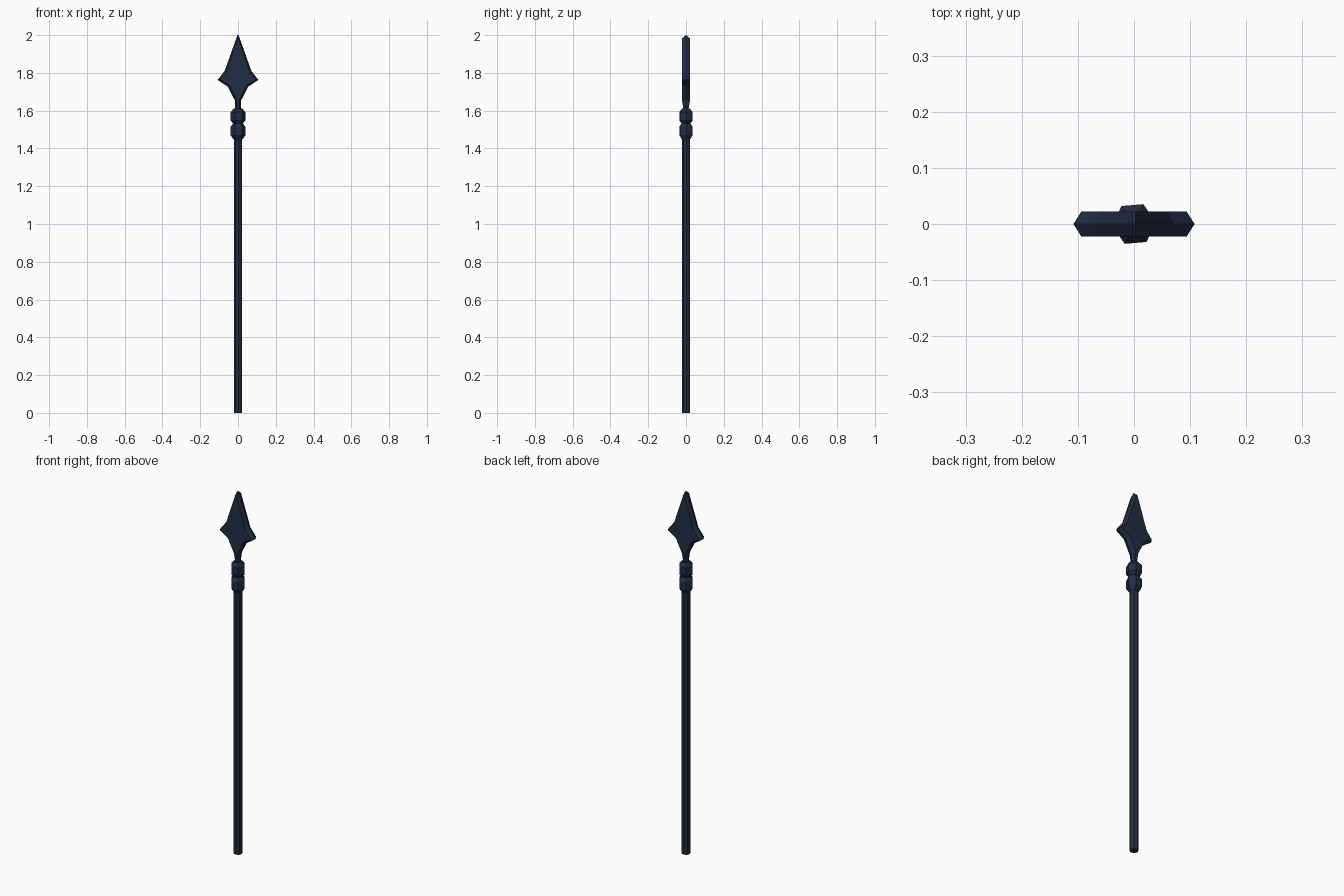
import bpy, bmesh, math

if "Cube" in bpy.data.objects:
    bpy.data.objects.remove(bpy.data.objects["Cube"])

steel = bpy.data.materials.new("dark navy steel")
steel.diffuse_color = (0.016, 0.026, 0.058, 1)
steel.use_nodes = True
steel.node_tree.nodes["Principled BSDF"].inputs["Base Color"].default_value = steel.diffuse_color


def finish(name, bm):
    bmesh.ops.recalc_face_normals(bm, faces=bm.faces[:])
    me = bpy.data.meshes.new(name)
    bm.to_mesh(me)
    bm.free()
    me.materials.append(steel)
    ob = bpy.data.objects.new(name, me)
    bpy.context.collection.objects.link(ob)


def turned(name, profile, sides, turn):
    """Faceted lathe from (radius, z) pairs with capped ends."""
    bm = bmesh.new()
    rings = []
    for r, z in profile:
        angles = [math.radians(turn) + 2 * math.pi * i / sides for i in range(sides)]
        rings.append([bm.verts.new((r * math.cos(a), r * math.sin(a), z)) for a in angles])
    for a, b in zip(rings, rings[1:]):
        for i in range(sides):
            j = (i + 1) % sides
            bm.faces.new((a[i], a[j], b[j], b[i]))
    bm.faces.new(rings[0])
    bm.faces.new(rings[-1])
    finish(name, bm)


# Shaft and the two collars
turned("shaft", [(0.0225, 0), (0.0225, 1.47)], 8, 5)
turned("lower_collar", [(0.024, 1.448), (0.039, 1.47), (0.039, 1.515), (0.024, 1.535)], 6, 5)
turned("upper_collar", [(0.024, 1.53), (0.039, 1.548), (0.039, 1.592), (0.022, 1.612)], 6, 5)

# Spear blade: each row is rim x, rim z, face x, face z, face half thickness
rows = [(0.015, 1.600, 0.007, 1.600, 0.012),
        (0.017, 1.655, 0.009, 1.660, 0.022),
        (0.054, 1.727, 0.046, 1.735, 0.022),
        (0.108, 1.763, 0.094, 1.766, 0.022),
        (0.071, 1.810, 0.061, 1.806, 0.022),
        (0.003, 2.000, 0.003, 1.982, 0.022)]
bm = bmesh.new()
rings = []
for rx, rz, fx, fz, y in rows:
    pts = [(rx, 0, rz), (fx, y, fz), (-fx, y, fz), (-rx, 0, rz), (-fx, -y, fz), (fx, -y, fz)]
    rings.append([bm.verts.new(p) for p in pts])
for a, b in zip(rings, rings[1:]):
    for i in range(6):
        j = (i + 1) % 6
        bm.faces.new((a[i], a[j], b[j], b[i]))
bm.faces.new(rings[0])
# Tip closes in two slopes meeting on the rim
t = rings[-1]
bm.faces.new(t[:4])
bm.faces.new((t[3], t[4], t[5], t[0]))
finish("spear_blade", bm)
